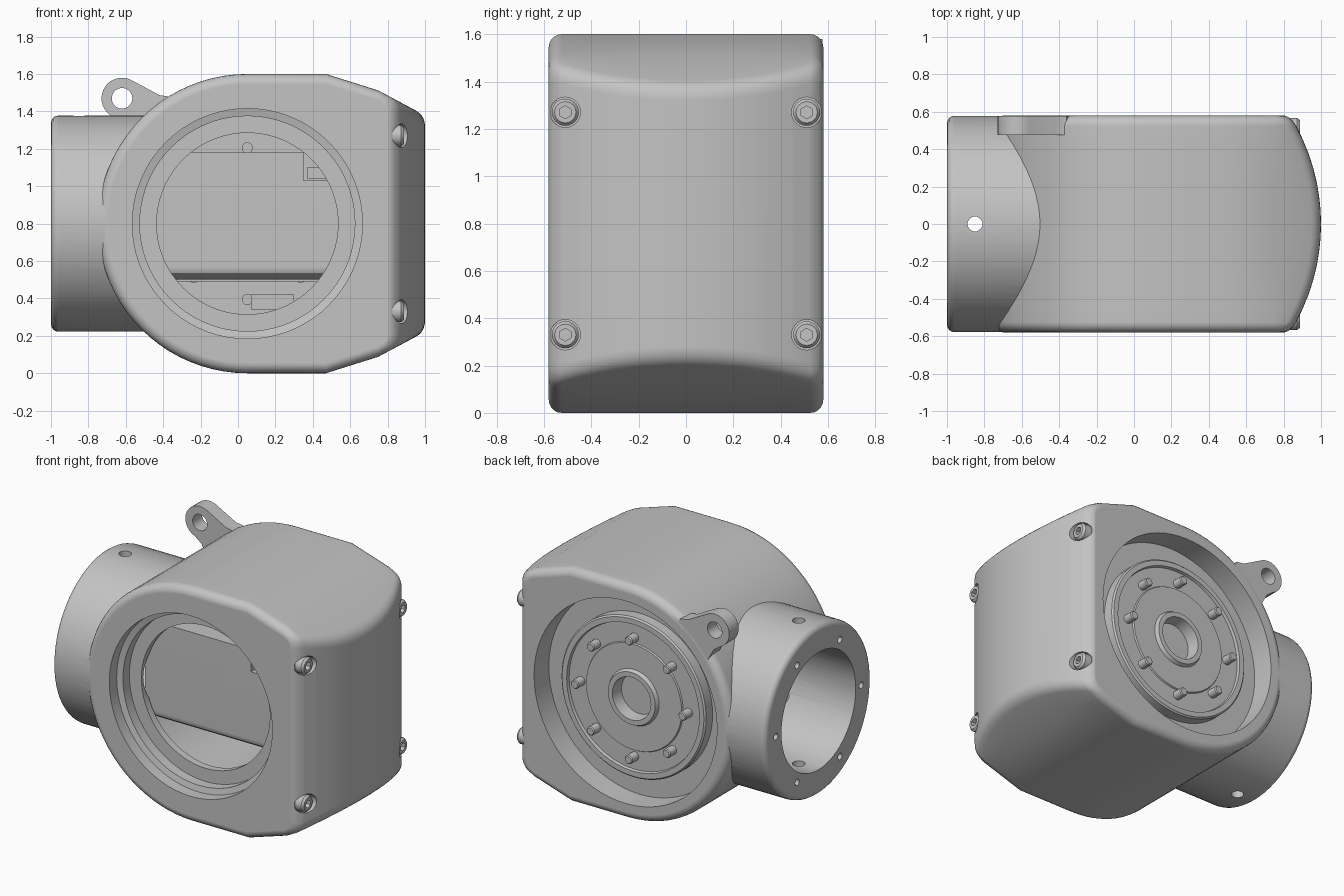
import bpy, bmesh
from math import pi, cos, sin, sqrt, radians
from mathutils import Matrix, Vector

if "Cube" in bpy.data.objects:
    bpy.data.objects.remove(bpy.data.objects["Cube"], do_unlink=True)

GREY = (0.55, 0.55, 0.55, 1)
mat = bpy.data.materials.new("plain grey")
mat.use_nodes = True
mat.diffuse_color = GREY
mat.node_tree.nodes["Principled BSDF"].inputs["Base Color"].default_value = GREY

CX, CZ = 0.05, 0.8   # centre of the round housing
HALF = 0.58          # half depth of the housing
ROUND = 0.055        # edge rounding of the housing
AXES = {"x": Matrix.Rotation(pi / 2, 4, "Y"),
        "y": Matrix.Rotation(-pi / 2, 4, "X"),
        "z": Matrix.Identity(4)}


def make(name, bm):
    bmesh.ops.remove_doubles(bm, verts=bm.verts, dist=1e-5)
    bmesh.ops.recalc_face_normals(bm, faces=bm.faces)
    me = bpy.data.meshes.new(name)
    bm.to_mesh(me)
    bm.free()
    ob = bpy.data.objects.new(name, me)
    bpy.context.collection.objects.link(ob)
    return ob


def lathe(name, axis, centre, profile, segs=64):
    """Turn a closed (radius, distance) profile about an axis."""
    bm = bmesh.new()
    rings = []
    for r, d in profile:
        if r == 0:
            rings.append([bm.verts.new((0, 0, d))] * segs)
        else:
            rings.append([bm.verts.new((r * cos(2 * pi * i / segs), r * sin(2 * pi * i / segs), d))
                          for i in range(segs)])
    for a, b in zip(rings, rings[1:] + rings[:1]):
        for i in range(segs):
            j = (i + 1) % segs
            vs = list(dict.fromkeys((a[i], a[j], b[j], b[i])))
            if len(vs) > 2:
                bm.faces.new(vs)
    bm.transform(Matrix.Translation(centre) @ AXES[axis])
    return make(name, bm)


def rod(name, axis, centre, r, start, end, segs=24):
    return lathe(name, axis, centre, [(0, start), (r, start), (r, end), (0, end)], segs)


def loft(name, rings):
    """Skin a stack of matching outlines and cap both ends."""
    bm = bmesh.new()
    rows = [[bm.verts.new(p) for p in ring] for ring in rings]
    n = len(rows[0])
    for a, b in zip(rows, rows[1:]):
        for i in range(n):
            bm.faces.new((a[i], a[(i + 1) % n], b[(i + 1) % n], b[i]))
    bm.faces.new(rows[0])
    bm.faces.new(rows[-1])
    return make(name, bm)


def prism(name, points, offset):
    return loft(name, [points, [Vector(p) + Vector(offset) for p in points]])


def box(name, lo, hi):
    pts = [(lo[0], lo[1], lo[2]), (hi[0], lo[1], lo[2]), (hi[0], lo[1], hi[2]), (lo[0], lo[1], hi[2])]
    return prism(name, pts, (0, hi[1] - lo[1], 0))


def combine(ob, other, op="DIFFERENCE"):
    """Apply a boolean, using the second solver if the first gives nothing."""
    m = ob.modifiers.new("bool", "BOOLEAN")
    m.operation, m.object = op, other
    for solver in ("EXACT", "MANIFOLD"):
        m.solver = solver
        bpy.context.view_layer.update()
        dg = bpy.context.evaluated_depsgraph_get()
        me = bpy.data.meshes.new_from_object(ob.evaluated_get(dg))
        if len(me.polygons):
            ob.data = me
            break
    ob.modifiers.clear()
    bpy.data.objects.remove(other, do_unlink=True)


# Housing: round on one side, tapered toward a bowed end cap, edges rounded
def section(y, inset):
    r = 0.8 - inset
    end = sqrt(1.21 - y * y) - 0.1 - 0.6 * inset
    slope = (0.712 - 0.525) / 0.35
    corner = Vector((end, 0.712 - inset - slope * (end - 0.75)))
    before = corner + Vector((-0.05, 0.05 * slope))
    after = corner - Vector((0, 0.06))
    half = [Vector((0.47, r)), Vector((0.75, 0.712 - inset))]
    for i in range(6):
        t = i / 5
        half.append(before * (1 - t) ** 2 + corner * 2 * t * (1 - t) + after * t * t)
    pts = [(CX + r * cos(pi / 2 + pi * i / 40), r * sin(pi / 2 + pi * i / 40)) for i in range(41)]
    pts += [(p.x, -p.y) for p in half] + [(p.x, p.y) for p in reversed(half)]
    return [(x, y, CZ + h) for x, h in pts]


edge = [(HALF - ROUND * (1 - sin(a)), ROUND * (1 - cos(a))) for a in [pi / 10 * i for i in range(6)]]
layers = [(-y, s) for y, s in reversed(edge)]
layers += [(-0.525 + 0.075 * i, 0) for i in range(1, 14)] + edge
housing = loft("housing", [section(y, s) for y, s in layers])

# Side tube with a rounded rim
rim = [(0.538 + 0.04 * sin(a), -0.96 - 0.04 * cos(a)) for a in [pi / 8 * i for i in range(5)]]
combine(housing, lathe("tube", "x", (0, 0, CZ), [(0, -1)] + rim + [(0.578, -0.1), (0, -0.1)], 72), "UNION")

# Hanging lug with its eye
eye = Vector((-0.62, 0, 1.47))
lug = [(eye.x + 0.11 * cos(radians(a)), eye.z + 0.11 * sin(radians(a))) for a in range(57, 252, 12)]
lug += [(-0.61, 1.33), (-0.55, 1.22), (-0.33, 1.42), (-0.36, 1.478), (-0.42, 1.487)]
combine(housing, prism("lug", [(x, 0.475, z) for x, z in lug], (0, 0.102, 0)), "UNION")
combine(housing, rod("eye", "y", eye, 0.055, 0.4, 0.7, 32))

# Stepped front opening with the inner chamber, and the rear recess
mid = (CX, 0, CZ)
combine(housing, lathe("front_bore", "y", mid, [
    (0, -0.7), (0.615, -0.7), (0.615, -0.5), (0.575, -0.49), (0.575, -0.42), (0.485, -0.42),
    (0.485, -0.37), (0.6, -0.37), (0.6, 0.3), (0, 0.3)], 72))
combine(housing, rod("rear_bore", "y", mid, 0.69, 0.42, 0.7, 72))

# Tube bore, vertical pin hole and rim bolt holes
combine(housing, rod("tube_bore", "x", (0, 0, CZ), 0.4, -1.2, -0.3, 64))
combine(housing, rod("pin_hole", "z", (-0.85, 0, 0), 0.04, -0.1, 1.8))
for i in range(6):
    a = i * pi / 3
    combine(housing, rod("rim_hole", "x", (0, 0.46 * cos(a), CZ + 0.46 * sin(a)), 0.022, -1.1, -0.93, 16))

# Cap screws seated in pockets at the end corners
screws = []
for y in (-0.51, 0.51):
    for z in (0.33, 1.27):
        combine(housing, rod("pocket", "x", (0, y, z), 0.064, 0.825, 1.1))
        head = lathe("cap_screw", "x", (0, y, z),
                     [(0, 0.8), (0.057, 0.8), (0.057, 0.872), (0.045, 0.887), (0, 0.887)], 24)
        combine(head, rod("socket", "x", (0, y, z), 0.027, 0.85, 0.95, 6))
        screws.append(head)

# Rear flange with a hub and a ring of pins
flange = lathe("rear_flange", "y", mid, [
    (0, 0.4), (0.545, 0.4), (0.545, 0.49), (0.535, 0.5), (0.5, 0.5), (0.495, 0.48), (0.365, 0.48),
    (0.36, 0.49), (0.19, 0.49), (0.178, 0.515), (0.145, 0.515), (0.135, 0.43), (0, 0.43)], 72)
pins = []
for i in range(8):
    a = i * pi / 4
    pins.append(lathe("flange_pin", "y", (CX + 0.405 * cos(a), 0, CZ + 0.405 * sin(a)),
                      [(0, 0.28), (0.03, 0.28), (0.03, 0.545), (0.024, 0.552), (0, 0.552)], 16))

# Inner block with a rounded underside, and small brackets
block = prism("inner_block", [(-0.45, y, z) for y, z in
              [(-0.36, 1.18), (-0.36, 0.57), (-0.345, 0.535), (-0.31, 0.51), (-0.27, 0.5),
               (0.1, 0.5), (0.1, 1.18)]], (1.0, 0, 0))
combine(block, box("notch", (0.35, -0.5, 1.03), (0.7, -0.3, 1.3)))
parts = [box("upper_bracket", (0.37, -0.34, 1.04), (0.54, -0.25, 1.1)),
         box("lower_bracket", (0.07, 0.05, 0.34), (0.3, 0.31, 0.42)),
         box("inner_shelf", (-0.33, 0.1, 0.49), (0.43, 0.31, 0.52))]

# Shared material and shading
for ob in [housing, flange, block] + screws + pins + parts:
    ob.data.materials.clear()
    ob.data.materials.append(mat)
    for p in ob.data.polygons:
        p.material_index = 0
    bpy.ops.object.select_all(action="DESELECT")
    ob.select_set(True)
    bpy.context.view_layer.objects.active = ob
    bpy.ops.object.shade_smooth_by_angle(angle=radians(30))
    m = ob.modifiers.new("weighted_normals", "WEIGHTED_NORMAL")
    m.keep_sharp = True
